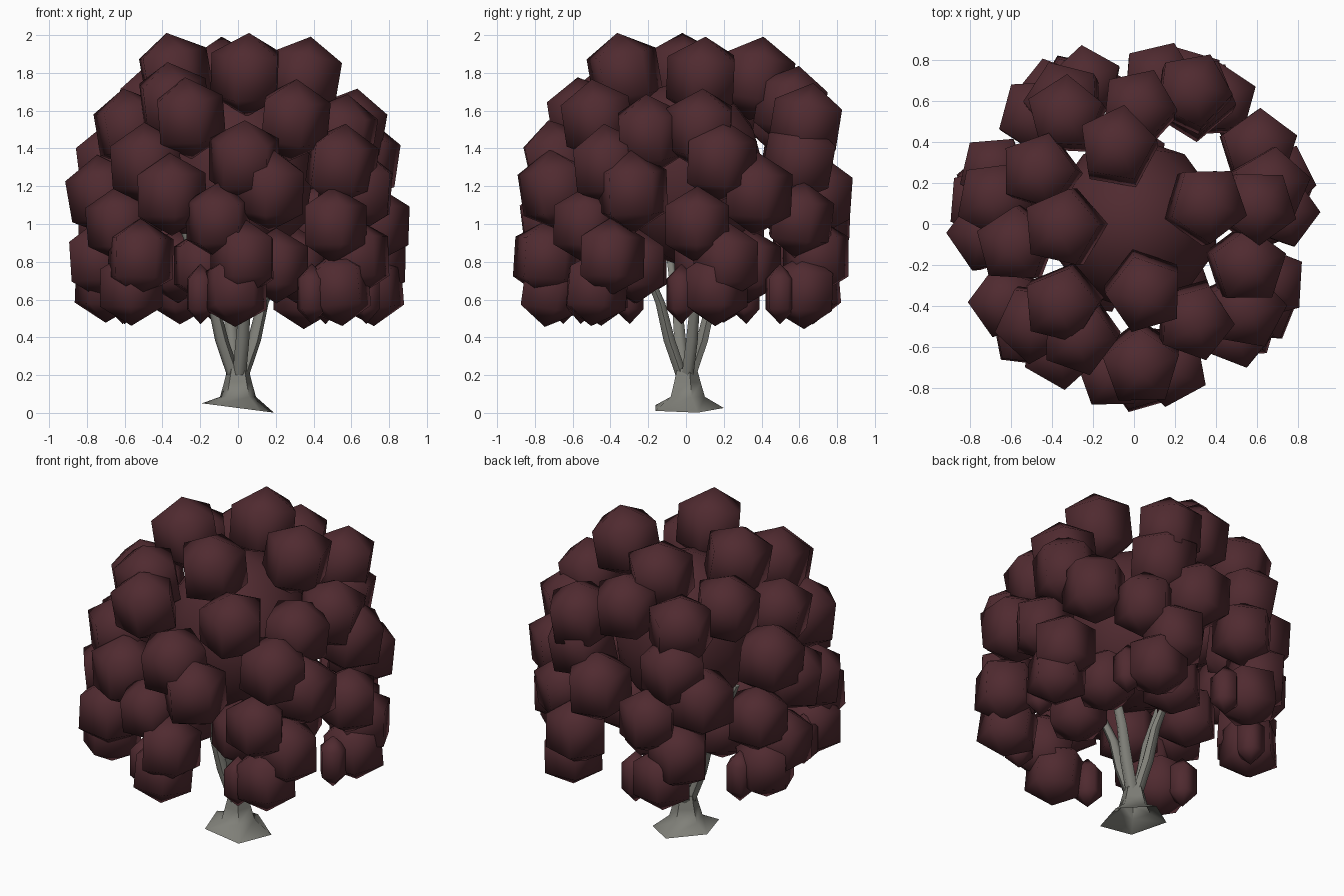
import bpy, bmesh, math, random
from mathutils import Vector, Matrix

if "Cube" in bpy.data.objects:
    bpy.data.objects.remove(bpy.data.objects["Cube"])
random.seed(4)

def material(name, rgb):
    m = bpy.data.materials.new(name)
    m.diffuse_color = (*rgb, 1)
    m.use_nodes = True
    m.node_tree.nodes["Principled BSDF"].inputs["Base Color"].default_value = m.diffuse_color
    return m

LEAF = material("dark red leaves", (0.080, 0.0235, 0.0295))
BARK = material("grey bark", (0.215, 0.215, 0.190))

def finish(bm, name, mat, angle):
    bmesh.ops.recalc_face_normals(bm, faces=bm.faces[:])
    me = bpy.data.meshes.new(name)
    bm.to_mesh(me)
    bm.free()
    me.materials.append(mat)
    ob = bpy.data.objects.new(name, me)
    bpy.context.collection.objects.link(ob)
    bpy.ops.object.select_all(action='DESELECT')
    ob.select_set(True)
    bpy.context.view_layer.objects.active = ob
    bpy.ops.object.shade_smooth_by_angle(angle=math.radians(angle))
    return ob

def loft(bm, rings):
    """Skin a list of equal-length point rings, open at the bottom."""
    loops = [[bm.verts.new(p) for p in r] for r in rings]
    n = len(loops[0])
    for a, b in zip(loops, loops[1:]):
        for i in range(n):
            bm.faces.new((a[i], a[(i + 1) % n], b[(i + 1) % n], b[i]))
    bm.faces.new(loops[-1])

def clump(bm, az, r, z, lean=0, size=0.22, width=1.0):
    """Five-sided, three-band smooth leaf clump; lean tips its pole outward, degrees."""
    a = math.radians(az)
    m = (Matrix.Translation((r * math.cos(a), r * math.sin(a), z))
         @ Matrix.Rotation(a, 4, 'Z') @ Matrix.Rotation(math.radians(lean), 4, 'Y')
         @ Matrix.Rotation(math.radians(36 + random.uniform(-20, 20)), 4, 'Z')
         @ Matrix.Diagonal((width, width, 1, 1)))
    bmesh.ops.create_uvsphere(bm, u_segments=5, v_segments=3, radius=size, matrix=m)

# outer crown: top clumps, shoulder clumps, then seven columns of staggered clumps
bm = bmesh.new()
top = ((279, 0.33, 1.79), (183, 0.34, 1.79), (102, 0.38, 1.77), (15, 0.36, 1.77))
shoulder = ((122, 0.62, 1.56), (88, 0.56, 1.62), (66, 0.70, 1.53), (151, 0.52, 1.62), (228, 0.52, 1.64),
            (244, 0.60, 1.56), (302, 0.55, 1.55), (8, 0.60, 1.50), (190, 0.58, 1.50), (340, 0.58, 1.47))
for az, r, z in top:
    clump(bm, az, r, z, 10, 0.225)
for az, r, z in shoulder:
    clump(bm, az, r, z, 10, 0.22)
columns = (65, 16, 323, 271, 224, 170, 118)
rows = ((0, 0.68, 1.32, 8, 0.225), (14, 0.71, 1.16, 6, 0.22), (-11, 0.73, 1.01, 4, 0.205),
        (3, 0.74, 0.82, 0, 0.21), (-4, 0.72, 0.66, -3, 0.2))
for az in columns:
    for off, r, z, lean, size in rows:
        clump(bm, az + off + random.uniform(-2, 2), r, z + random.uniform(-0.02, 0.02),
              lean + random.uniform(-5, 5), size)
    # narrow hanging clumps beside the columns
    clump(bm, az - 18, 0.68, 0.63, 0, 0.16, 0.6)
finish(bm, "crown_clumps", LEAF, 180)

# inner leaf mass
bm = bmesh.new()
bmesh.ops.create_icosphere(bm, subdivisions=2, radius=1,
                           matrix=Matrix.Translation((0, 0, 1.27)) @ Matrix.Diagonal((0.42, 0.42, 0.5, 1)))
for k in range(5):
    clump(bm, 20 + 72 * k, 0.33, 0.78, 0, 0.2)
finish(bm, "inner_leaves", LEAF, 180)

# flared five-sided trunk with a slanted foot
bm = bmesh.new()
rings = []
for r, z in ((0.2, 0.0), (0.1, 0.085), (0.078, 0.16), (0.058, 0.235)):
    ring = []
    for k in range(5):
        a = 2 * math.pi * k / 5 + math.pi / 2
        lift = 0.026 * (1 - math.cos(a)) if z == 0 else 0
        ring.append((r * math.cos(a), r * math.sin(a), z + lift))
    rings.append(ring)
loft(bm, rings)
finish(bm, "trunk", BARK, 60)

# four spreading branches
bm = bmesh.new()
for az in (200, 285, 20, 110):
    a = math.radians(az)
    rings = []
    for r, z, w in ((0.025, 0.2, 0.036), (0.09, 0.38, 0.036), (0.14, 0.58, 0.03), (0.3, 0.95, 0.018)):
        c = Vector((r * math.cos(a), r * math.sin(a), z))
        rings.append([c + Vector((w * math.cos(q), w * math.sin(q), 0))
                      for q in (2 * math.pi * j / 6 for j in range(6))])
    loft(bm, rings)
finish(bm, "branches", BARK, 60)
